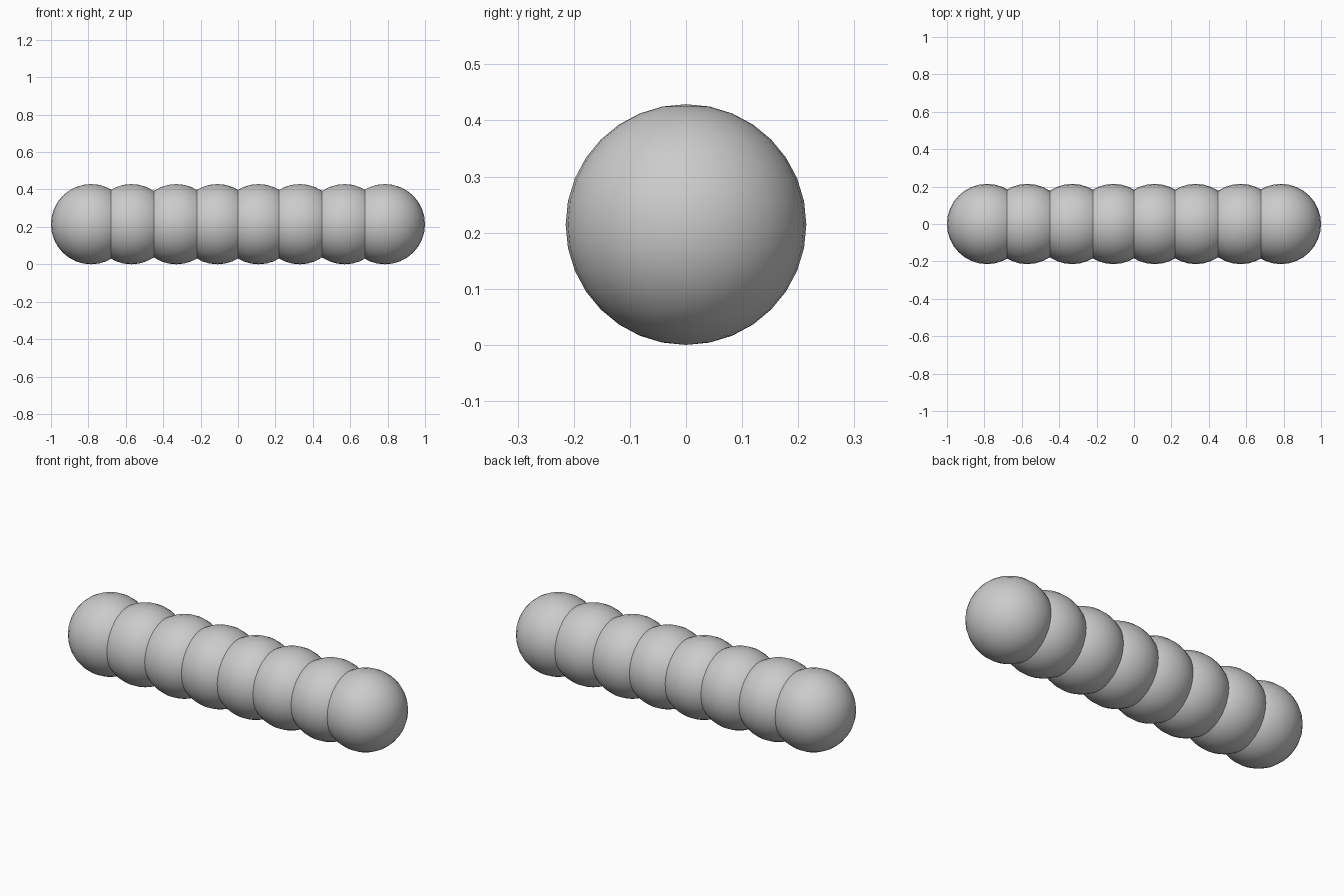
import bpy

if "Cube" in bpy.data.objects:
    bpy.data.objects.remove(bpy.data.objects["Cube"])

RADIUS = 0.2145

# Row of overlapping balls, mirrored about x = 0
centres = [0.11, 0.33, 0.57, 1 - RADIUS]


def add_ball(x, name):
    bpy.ops.mesh.primitive_uv_sphere_add(
        segments=32, ring_count=16, radius=RADIUS, location=(x, 0, RADIUS))
    ball = bpy.context.object
    ball.name = name
    bpy.ops.object.shade_smooth()


for i, x in enumerate(centres, 1):
    add_ball(-x, f"left_ball_{i}")
    add_ball(x, f"right_ball_{i}")
